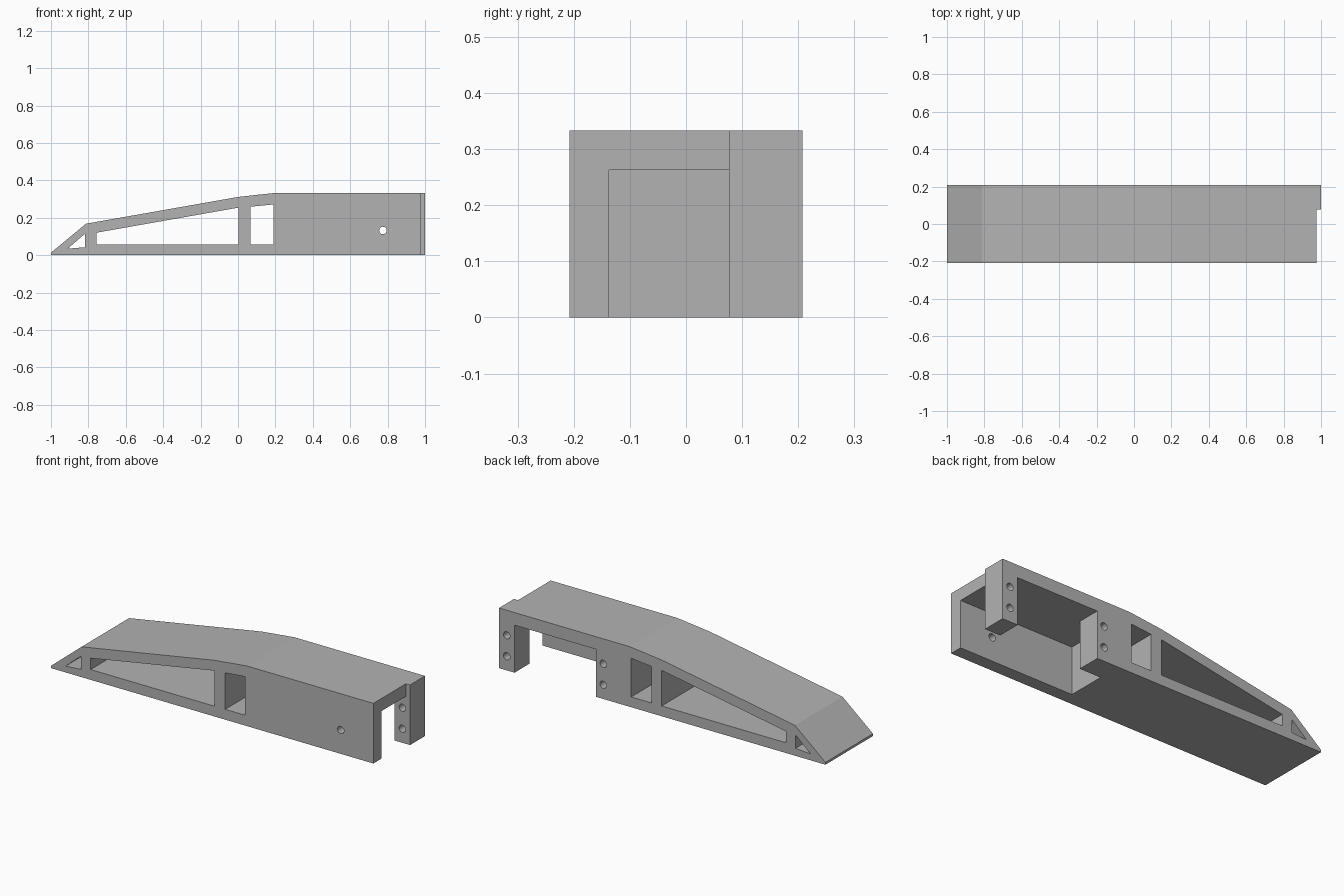
import bpy
import bmesh
from math import pi
from mathutils import Matrix, Vector

cube = bpy.data.objects.get("Cube")
if cube:
    bpy.data.objects.remove(cube, do_unlink=True)

HALF_DEPTH = 0.208
FRONT_INNER, BACK_INNER = -0.137, 0.077   # inner faces of the two side walls
ROOF = 0.263                              # ceiling of the pocket

grey = bpy.data.materials.new("plain grey")
grey.use_nodes = True
colour = (0.45, 0.45, 0.45, 1)
grey.diffuse_color = colour
grey.node_tree.nodes["Principled BSDF"].inputs["Base Color"].default_value = colour


def finish(name, bm):
    bmesh.ops.recalc_face_normals(bm, faces=bm.faces)
    mesh = bpy.data.meshes.new(name)
    bm.to_mesh(mesh)
    bm.free()
    mesh.materials.append(grey)
    obj = bpy.data.objects.new(name, mesh)
    bpy.context.collection.objects.link(obj)
    return obj


def prism(name, outline, y0, y1):
    """Extrude an x-z outline from y0 to y1."""
    bm = bmesh.new()
    face = bm.faces.new([bm.verts.new((x, y0, z)) for x, z in outline])
    side = bmesh.ops.extrude_face_region(bm, geom=[face])["geom"]
    verts = [v for v in side if isinstance(v, bmesh.types.BMVert)]
    bmesh.ops.translate(bm, verts=verts, vec=Vector((0, y1 - y0, 0)))
    return finish(name, bm)


def box(name, x0, x1, y0, y1, z0, z1):
    return prism(name, [(x0, z0), (x1, z0), (x1, z1), (x0, z1)], y0, y1)


def drill(name, x, z, y0, y1, radius=0.02):
    bm = bmesh.new()
    place = Matrix.Translation((x, (y0 + y1) / 2, z)) @ Matrix.Rotation(pi / 2, 4, "X")
    bmesh.ops.create_cone(bm, cap_ends=True, segments=24, radius1=radius,
                          radius2=radius, depth=y1 - y0, matrix=place)
    return finish(name, bm)


def cut(target, cutter):
    cutter.hide_render = True
    mod = target.modifiers.new("cut", "BOOLEAN")
    mod.operation = "DIFFERENCE"
    mod.solver = "EXACT"
    mod.object = cutter
    bpy.context.view_layer.objects.active = target
    bpy.ops.object.modifier_apply(modifier=mod.name)
    bpy.data.objects.remove(cutter, do_unlink=True)


# Arm body: tapered side profile
arm = prism("arm_body", [(-1, 0), (1, 0), (1, 0.333), (0.2, 0.333), (0, 0.311),
                         (-0.813, 0.168), (-1, 0.013)], -HALF_DEPTH, HALF_DEPTH)

# Truss windows through both sides
windows = [
    [(-0.91, 0.035), (-0.817, 0.042), (-0.817, 0.115)],
    [(-0.757, 0.057), (0.003, 0.057), (0.003, 0.254), (-0.757, 0.12)],
    [(0.067, 0.057), (0.19, 0.057), (0.19, 0.271), (0.067, 0.259)],
]
for outline in windows:
    cut(arm, prism("window_cutter", outline, -0.3, 0.3))

# Pocket open to the end and bottom, back opening, and end step
cut(arm, box("pocket_cutter", 0.275, 1.1, FRONT_INNER, BACK_INNER, -0.1, ROOF))
cut(arm, box("back_opening_cutter", 0.405, 0.905, 0, 0.3, -0.1, ROOF))
cut(arm, box("end_step_cutter", 0.975, 1.1, -0.3, BACK_INNER, -0.1, 0.5))

# Front pivot hole and back mounting holes
cut(arm, drill("pivot_cutter", 0.775, 0.132, -0.3, -0.1))
for x in (0.362, 0.953):
    for z in (0.078, 0.194):
        cut(arm, drill("mount_cutter", x, z, 0.03, 0.3))

# Flat faces with smooth hole walls
bpy.ops.object.select_all(action="DESELECT")
arm.select_set(True)
bpy.context.view_layer.objects.active = arm
bpy.ops.object.shade_smooth_by_angle(angle=0.35)
for face in arm.data.polygons:
    if face.area > 0.002:
        face.use_smooth = False
